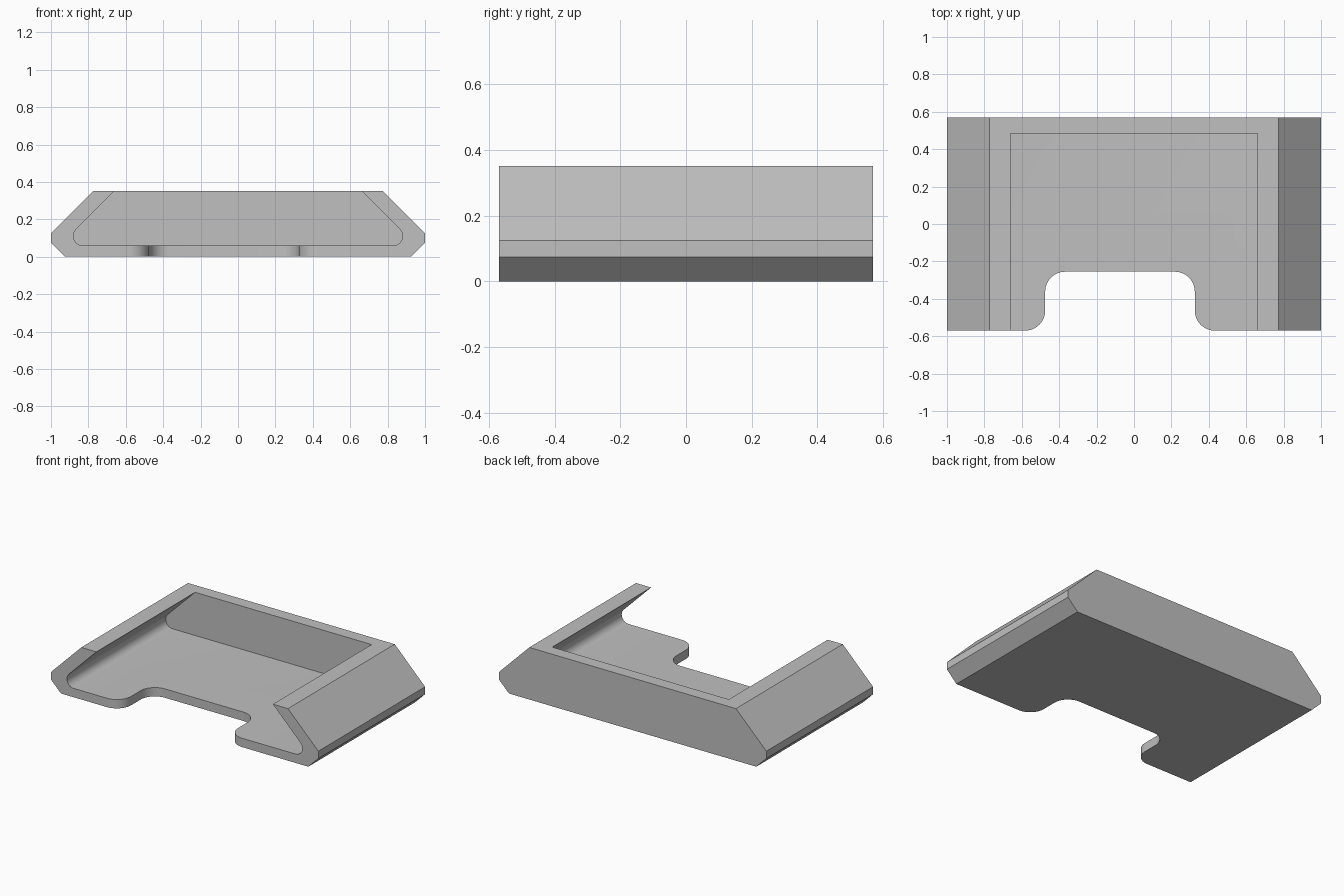
import bpy
import bmesh
from math import cos, sin, radians
from mathutils import Vector

cube = bpy.data.objects.get("Cube")
if cube:
    bpy.data.objects.remove(cube, do_unlink=True)

DEPTH = 0.57      # half of the tray's depth
TOP = 0.352       # height of the rim
FLOOR = 0.06      # thickness of the floor


def arc(cx, cy, r, start, end, steps=12):
    """Points on an arc between two angles in degrees."""
    angles = [radians(start + (end - start) * i / steps) for i in range(steps + 1)]
    return [(cx + r * cos(a), cy + r * sin(a)) for a in angles]


def mirrored(half, axis=0):
    """Close a half outline by reflecting it across x = axis."""
    return half + [(2 * axis - x, v) for x, v in reversed(half)]


def prism(name, outline, to_3d, direction):
    """Extrude a flat outline into a solid object."""
    bm = bmesh.new()
    face = bm.faces.new([bm.verts.new(to_3d(*p)) for p in outline])
    result = bmesh.ops.extrude_face_region(bm, geom=[face])
    moved = [v for v in result["geom"] if isinstance(v, bmesh.types.BMVert)]
    bmesh.ops.translate(bm, verts=moved, vec=Vector(direction))
    bmesh.ops.recalc_face_normals(bm, faces=bm.faces)
    mesh = bpy.data.meshes.new(name)
    bm.to_mesh(mesh)
    bm.free()
    obj = bpy.data.objects.new(name, mesh)
    bpy.context.collection.objects.link(obj)
    return obj


# Faceted outer block
outer = mirrored([(0.925, 0), (1, 0.075), (1, 0.125), (0.773, TOP)])
tray = prism("tray", outer, lambda x, z: (x, -DEPTH, z), (0, 2 * DEPTH, 0))

# Dovetail pocket, open at the front and top, with rounded lower corners
r = 0.051
pocket_half = arc(0.829, FLOOR + r, r, -90, 45) + [(0.56, TOP + 0.1)]
pocket = prism("pocket_cutter", mirrored(pocket_half),
               lambda x, z: (x, -0.8, z), (0, 0.8 + 0.485, 0))

# Front notch with rounded inner and outer corners, slightly off centre
r, middle, half_width, notch_back = 0.107, -0.075, 0.4, -0.255
side = middle + half_width
notch_half = ([(side + r, -0.8)]
              + arc(side + r, -DEPTH + r, r, 270, 180)
              + arc(side - r, notch_back - r, r, 0, 90))
notch = prism("notch_cutter", mirrored(notch_half, middle),
              lambda x, y: (x, y, -0.1), (0, 0, 0.3))

# Cut both openings out of the block
bpy.ops.object.select_all(action="DESELECT")
tray.select_set(True)
bpy.context.view_layer.objects.active = tray
for cutter in (pocket, notch):
    cutter.hide_render = True
    mod = tray.modifiers.new(cutter.name, "BOOLEAN")
    mod.operation = "DIFFERENCE"
    mod.solver = "EXACT"
    mod.object = cutter
    bpy.ops.object.modifier_apply(modifier=mod.name)
    bpy.data.objects.remove(cutter, do_unlink=True)

bpy.ops.object.shade_smooth_by_angle(angle=radians(30))

# Plain grey finish
grey = bpy.data.materials.new("light_grey")
grey.use_nodes = True
colour = (0.527, 0.527, 0.527, 1)
grey.diffuse_color = colour
grey.node_tree.nodes["Principled BSDF"].inputs["Base Color"].default_value = colour
tray.data.materials.clear()
tray.data.materials.append(grey)
